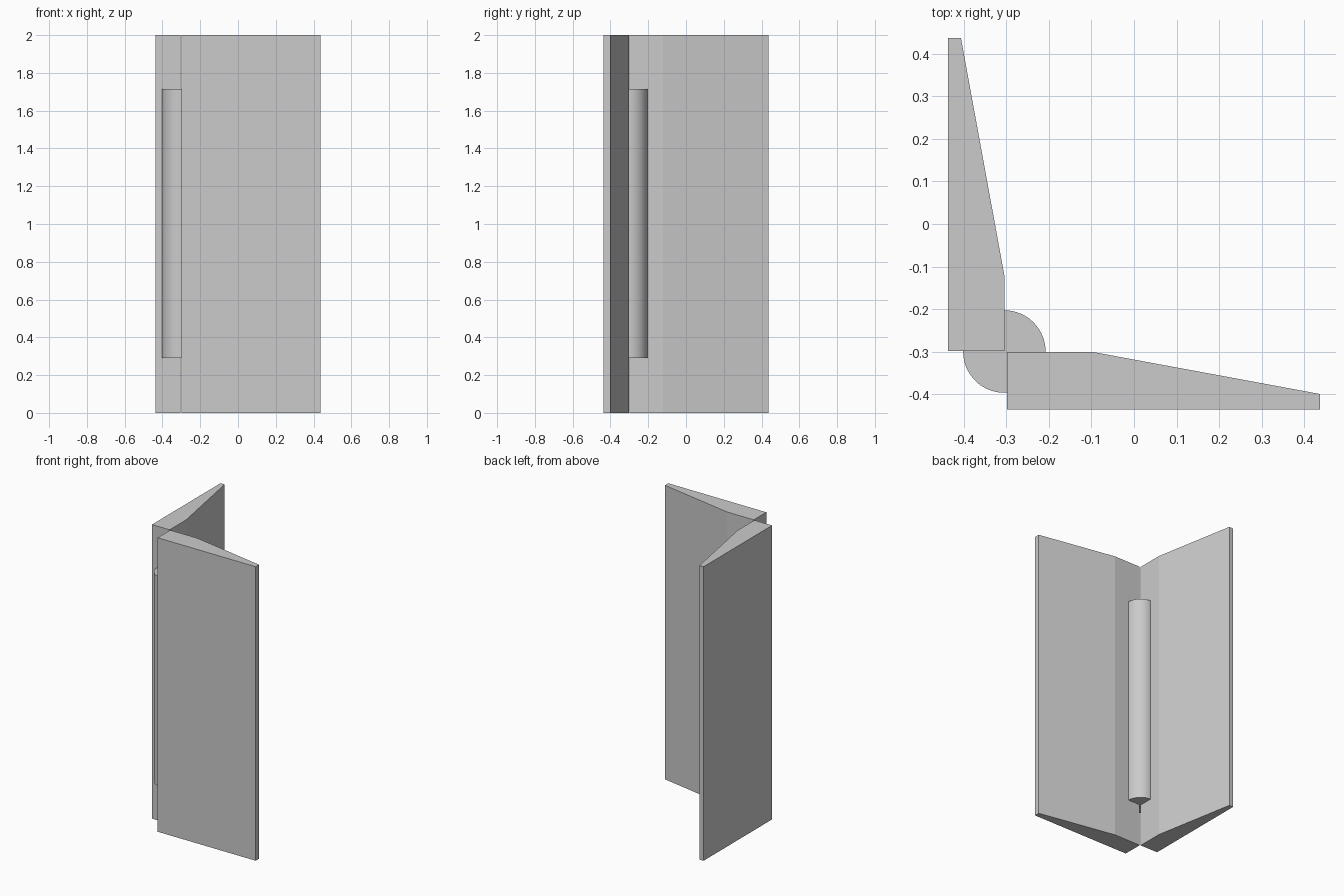
import bpy, bmesh

if "Cube" in bpy.data.objects:
    bpy.data.objects.remove(bpy.data.objects["Cube"])

HEIGHT = 2.0


def extrude_profile(name, points, height):
    """Closed prism from a plan outline (counter-clockwise)."""
    bm = bmesh.new()
    base = bm.faces.new([bm.verts.new((x, y, 0)) for x, y in points])
    top = bmesh.ops.extrude_face_region(bm, geom=[base])
    verts = [g for g in top["geom"] if isinstance(g, bmesh.types.BMVert)]
    bmesh.ops.translate(bm, verts=verts, vec=(0, 0, height))
    bmesh.ops.recalc_face_normals(bm, faces=bm.faces)
    mesh = bpy.data.meshes.new(name)
    bm.to_mesh(mesh)
    bm.free()
    obj = bpy.data.objects.new(name, mesh)
    bpy.context.collection.objects.link(obj)
    return obj


# Two tapered leaves at right angles
extrude_profile("left_leaf", [(-0.438, -0.299), (-0.305, -0.299), (-0.305, -0.121),
                              (-0.407, 0.437), (-0.438, 0.437)], HEIGHT)
extrude_profile("front_leaf", [(-0.299, -0.436), (0.438, -0.436), (0.438, -0.400),
                               (-0.097, -0.301), (-0.299, -0.301)], HEIGHT)

# Round hinge pin at the shared corner
bpy.ops.mesh.primitive_cylinder_add(vertices=64, radius=0.097, depth=1.425,
                                    location=(-0.305, -0.300, 1.0025))
pin = bpy.context.object
pin.name = "hinge_pin"
bpy.ops.object.shade_smooth_by_angle()
